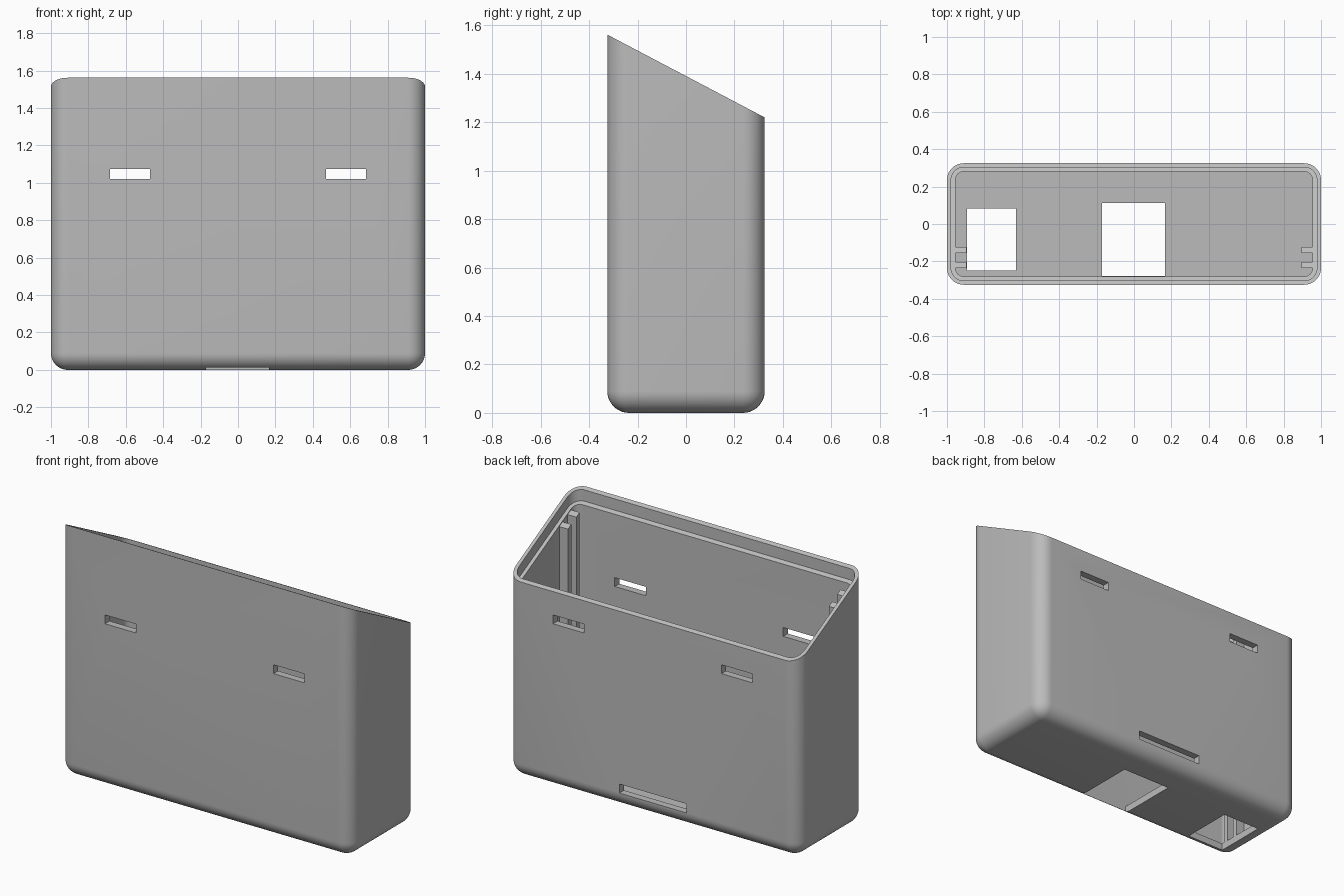
import bpy, bmesh, math
from mathutils import Vector

old = bpy.data.objects.get("Cube")
if old:
    bpy.data.objects.remove(old, do_unlink=True)

grey = bpy.data.materials.new("light_grey_plastic")
grey.use_nodes = True
colour = (0.5, 0.5, 0.5, 1)
grey.diffuse_color = colour
grey.node_tree.nodes["Principled BSDF"].inputs["Base Color"].default_value = colour

HALF_X, HALF_Y = 1.0, 0.325
FRONT_TOP, BACK_TOP = 1.562, 1.22
WALL, LIP, LEDGE_DEPTH = 0.045, 0.022, 0.07
RADIUS = 0.09
TALL = 2.0
SLOPE = Vector((0, (FRONT_TOP - BACK_TOP) / (2 * HALF_Y), 1)).normalized()
MID_TOP = (FRONT_TOP + BACK_TOP) / 2


def make_box(name, low, high, radius=0, round_base=False, top=None, base=None):
    """Box with rounded upright edges, optionally trimmed by the sloped plane."""
    bm = bmesh.new()
    bmesh.ops.create_cube(bm, size=1)
    for v in bm.verts:
        v.co = [lo + (c + 0.5) * (hi - lo) for c, lo, hi in zip(v.co, low, high)]
    if radius:
        edges = []
        for e in bm.edges:
            a, b = (v.co.z for v in e.verts)
            if abs(a - b) > 0.01 or (round_base and a < low[2] + 0.01):
                edges.append(e)
        bmesh.ops.bevel(bm, geom=edges, offset=radius, segments=10,
                        profile=0.5, affect='EDGES', clamp_overlap=False)
    for height, side in ((top, 1), (base, -1)):
        if height is not None:
            bmesh.ops.bisect_plane(bm, geom=bm.verts[:] + bm.edges[:] + bm.faces[:],
                                   plane_co=(0, 0, height), plane_no=SLOPE,
                                   clear_outer=side > 0, clear_inner=side < 0)
            bmesh.ops.holes_fill(bm, edges=[e for e in bm.edges if e.is_boundary])
    bmesh.ops.recalc_face_normals(bm, faces=bm.faces)
    mesh = bpy.data.meshes.new(name)
    bm.to_mesh(mesh)
    bm.free()
    mesh.materials.append(grey)
    obj = bpy.data.objects.new(name, mesh)
    bpy.context.collection.objects.link(obj)
    return obj


def cut(target, cutter):
    cutter.hide_render = True
    mod = target.modifiers.new("cut", 'BOOLEAN')
    mod.operation, mod.solver, mod.object = 'DIFFERENCE', 'EXACT', cutter
    bpy.context.view_layer.objects.active = target
    bpy.ops.object.modifier_apply(modifier=mod.name)
    bpy.data.objects.remove(cutter, do_unlink=True)


# Outer shell with a sloping open top
case = make_box("case_shell", (-HALF_X, -HALF_Y, 0), (HALF_X, HALF_Y, TALL),
                RADIUS, True, top=MID_TOP)

# Hollow inside, and the wider recess that leaves a thin lip above a ledge
ix, iy = HALF_X - WALL, HALF_Y - WALL
cut(case, make_box("cavity", (-ix, -iy, WALL), (ix, iy, TALL), RADIUS - WALL))
lx, ly = HALF_X - LIP, HALF_Y - LIP
cut(case, make_box("lip_recess", (-lx, -ly, 0.5), (lx, ly, TALL), RADIUS - LIP,
                   base=MID_TOP - LEDGE_DEPTH))

# Strap slots through front and back walls
for side in (-1, 1):
    x = side * 0.578
    cut(case, make_box("strap_slot", (x - 0.107, -0.5, 1.02), (x + 0.107, 0.5, 1.075)))

# Low slot in the back wall
cut(case, make_box("back_slot", (-0.23, 0.2, 0.092), (0.23, 0.5, 0.148)))

# Openings in the floor
cut(case, make_box("centre_opening", (-0.17, -0.279, -0.1), (0.167, 0.112, 0.06)))
cut(case, make_box("side_opening", (-0.892, -0.249, -0.1), (-0.632, 0.082, 0.06)))

# Pairs of upright guide rails on both end walls
for side, label in ((1, "left"), (-1, "right")):
    xs = sorted((side * 0.895, side * (ix + 0.01)))
    for y, place in ((-0.22, "front"), (-0.138, "back")):
        make_box(f"{label}_{place}_guide_rail", (xs[0], y - 0.016, WALL - 0.01),
                 (xs[1], y + 0.016, TALL), top=MID_TOP - LEDGE_DEPTH - 0.005)

# Smooth rounded corners, crisp cut edges
bpy.ops.object.select_all(action='DESELECT')
case.select_set(True)
bpy.context.view_layer.objects.active = case
bpy.ops.object.shade_smooth_by_angle(angle=math.radians(30))
